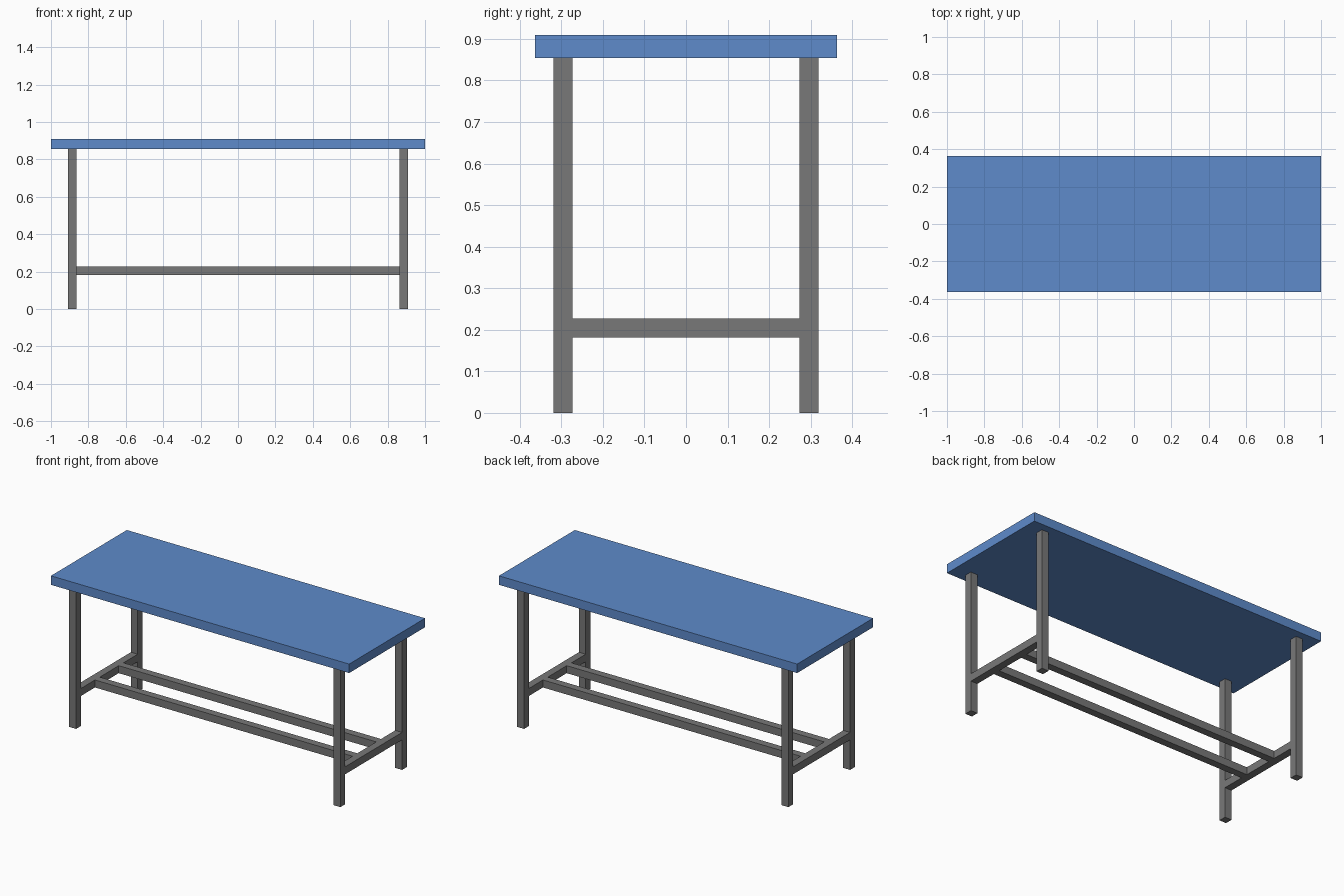
import bpy

cube = bpy.data.objects.get("Cube")
if cube:
    bpy.data.objects.remove(cube, do_unlink=True)


def material(name, rgb):
    mat = bpy.data.materials.new(name)
    mat.use_nodes = True
    color = (*rgb, 1.0)
    mat.diffuse_color = color
    mat.node_tree.nodes["Principled BSDF"].inputs["Base Color"].default_value = color
    return mat


def box(name, center, size, mat):
    bpy.ops.mesh.primitive_cube_add(size=1, location=center)
    obj = bpy.context.object
    obj.name = name
    obj.scale = size
    bpy.ops.object.transform_apply(location=False, rotation=False, scale=True)
    obj.data.materials.append(mat)
    return obj


blue = material("blue top", (0.112, 0.258, 0.597))
grey = material("grey frame", (0.188, 0.188, 0.188))

LENGTH, DEPTH, HEIGHT = 2.0, 0.727, 0.909
THICK = 0.0545              # tabletop thickness
BAR = 0.0455                # square section of the frame
LEG_X, LEG_Y = 0.8865, 0.2955
BAR_Z = 0.2045              # centre height of the stretchers
RAIL_Y = 0.1136

# Tabletop
box("tabletop", (0, 0, HEIGHT - THICK / 2), (LENGTH, DEPTH, THICK), blue)

leg_height = HEIGHT - THICK
for sx, side in ((1, "left"), (-1, "right")):
    # Legs
    for sy, end in ((-1, "front"), (1, "back")):
        box(f"{end}_{side}_leg", (sx * LEG_X, sy * LEG_Y, leg_height / 2),
            (BAR, BAR, leg_height), grey)
    # Crossbar joining the two legs of one end
    box(f"{side}_crossbar", (sx * LEG_X, 0, BAR_Z),
        (BAR, 2 * LEG_Y - BAR, BAR), grey)

# Long rails between the crossbars
for sy, end in ((-1, "front"), (1, "back")):
    box(f"{end}_rail", (0, sy * RAIL_Y, BAR_Z),
        (2 * LEG_X - BAR, BAR, BAR), grey)
